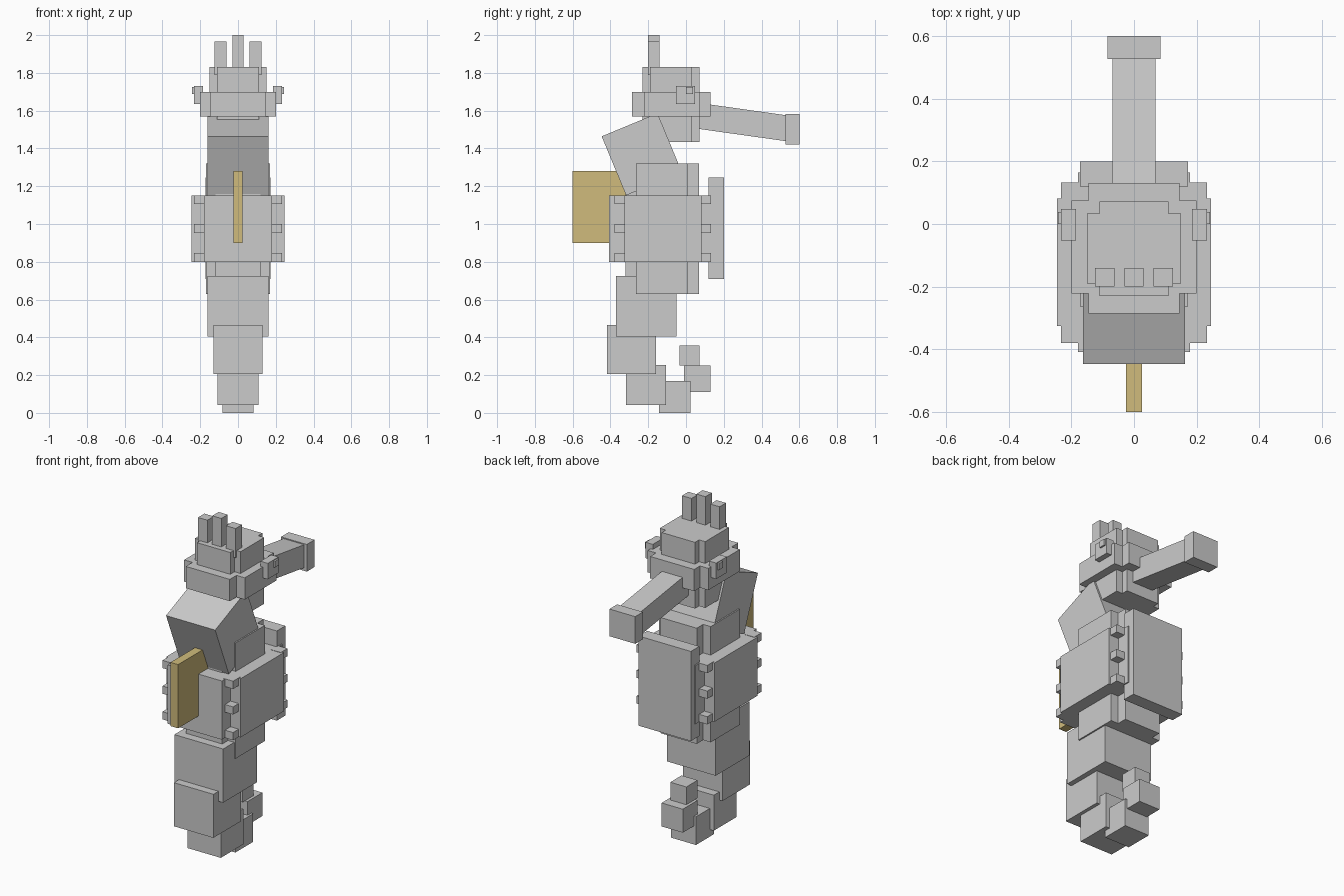
import bpy
import math
from mathutils import Matrix, Vector

old = bpy.data.objects.get("Cube")
if old:
    bpy.data.objects.remove(old, do_unlink=True)


def material(name, rgb):
    m = bpy.data.materials.new(name)
    m.use_nodes = True
    color = (*rgb, 1.0)
    m.diffuse_color = color
    m.node_tree.nodes["Principled BSDF"].inputs["Base Color"].default_value = color
    return m


GREY = material("light grey", (0.6, 0.6, 0.6))
SAND = material("sand yellow", (0.63, 0.5, 0.2))


def box(name, x, y, z, mat=GREY, tilt=0):
    """Box from (min, max) ranges, tilted about x through its centre."""
    lo, hi = Vector((x[0], y[0], z[0])), Vector((x[1], y[1], z[1]))
    mid, size = (lo + hi) / 2, hi - lo
    corners = [Vector((a, b, c)) * 0.5 for a in (-1, 1) for b in (-1, 1) for c in (-1, 1)]
    faces = [(0, 1, 3, 2), (4, 6, 7, 5), (0, 4, 5, 1), (2, 3, 7, 6), (0, 2, 6, 4), (1, 5, 7, 3)]
    rot = Matrix.Rotation(math.radians(tilt), 3, 'X')
    mesh = bpy.data.meshes.new(name)
    mesh.from_pydata([rot @ (c * size) for c in corners], [], faces)
    mesh.materials.append(mat)
    obj = bpy.data.objects.new(name, mesh)
    obj.location = mid
    bpy.context.collection.objects.link(obj)
    return obj


def wide(name, half, y, z, mat=GREY, tilt=0):
    """Box centred on x."""
    return box(name, (-half, half), y, z, mat, tilt)


def pair(name, x, y, z):
    """Mirrored boxes on the left (+x) and right (-x)."""
    box("left_" + name, x, y, z)
    box("right_" + name, (-x[1], -x[0]), y, z)


# Head: two crossed boxes with a wider crossed brow band
wide("head_wide", 0.15, (-0.19, 0.033), (1.435, 1.83))
wide("head_long", 0.11, (-0.23, 0.072), (1.435, 1.83))
wide("brow_band_wide", 0.2, (-0.222, 0.075), (1.57, 1.7))
wide("brow_band_long", 0.145, (-0.285, 0.13), (1.57, 1.7))

# Eyes
pair("eye", (0.185, 0.233), (-0.052, 0.048), (1.635, 1.73))
pair("pupil", (0.22, 0.243), (0.0, 0.038), (1.687, 1.725))

# Crown spikes
pair("crown_spike", (0.062, 0.124), (-0.2, -0.14), (1.79, 1.965))
wide("middle_crown_spike", 0.03, (-0.2, -0.14), (1.79, 2.0))

# Snout
wide("snout", 0.068, (0.0, 0.55), (1.475, 1.611), tilt=-8)
wide("snout_tip", 0.085, (0.527, 0.6), (1.42, 1.582))

# Neck, tilted forward
wide("neck", 0.162, (-0.394, -0.074), (1.2, 1.538), tilt=22.5)

# Torso
wide("torso_wide", 0.17, (-0.265, 0.01), (0.63, 1.32))
wide("torso_long", 0.12, (-0.32, 0.07), (0.63, 1.32))

# Belly armour with side plates, corner studs and back plate
wide("belly_core", 0.179, (-0.408, 0.164), (0.8, 1.15))
wide("belly_side_plates", 0.245, (-0.326, 0.082), (0.8, 1.15))
for i, bottom in enumerate((0.8, 0.953, 1.106)):
    for end, y in (("front", (-0.379, -0.31)), ("back", (0.07, 0.132))):
        pair(f"{end}_stud_{i + 1}", (0.17, 0.233), y, (bottom, bottom + 0.046))
wide("back_plate", 0.172, (0.12, 0.2), (0.71, 1.245))

# Fin
wide("fin", 0.025, (-0.6, -0.25), (0.9, 1.28), SAND)

# Curled tail: half width, y range, z range
tail = [
    (0.161, (-0.37, -0.05), (0.405, 0.725)),
    (0.13, (-0.418, -0.158), (0.205, 0.465)),
    (0.109, (-0.318, -0.106), (0.042, 0.254)),
    (0.083, (-0.143, 0.025), (0.0, 0.168)),
    (0.07, (-0.01, 0.13), (0.11, 0.25)),
    (0.053, (-0.034, 0.072), (0.25, 0.356)),
]
for i, (half, y, z) in enumerate(tail):
    wide(f"tail_segment_{i + 1}", half, y, z)
